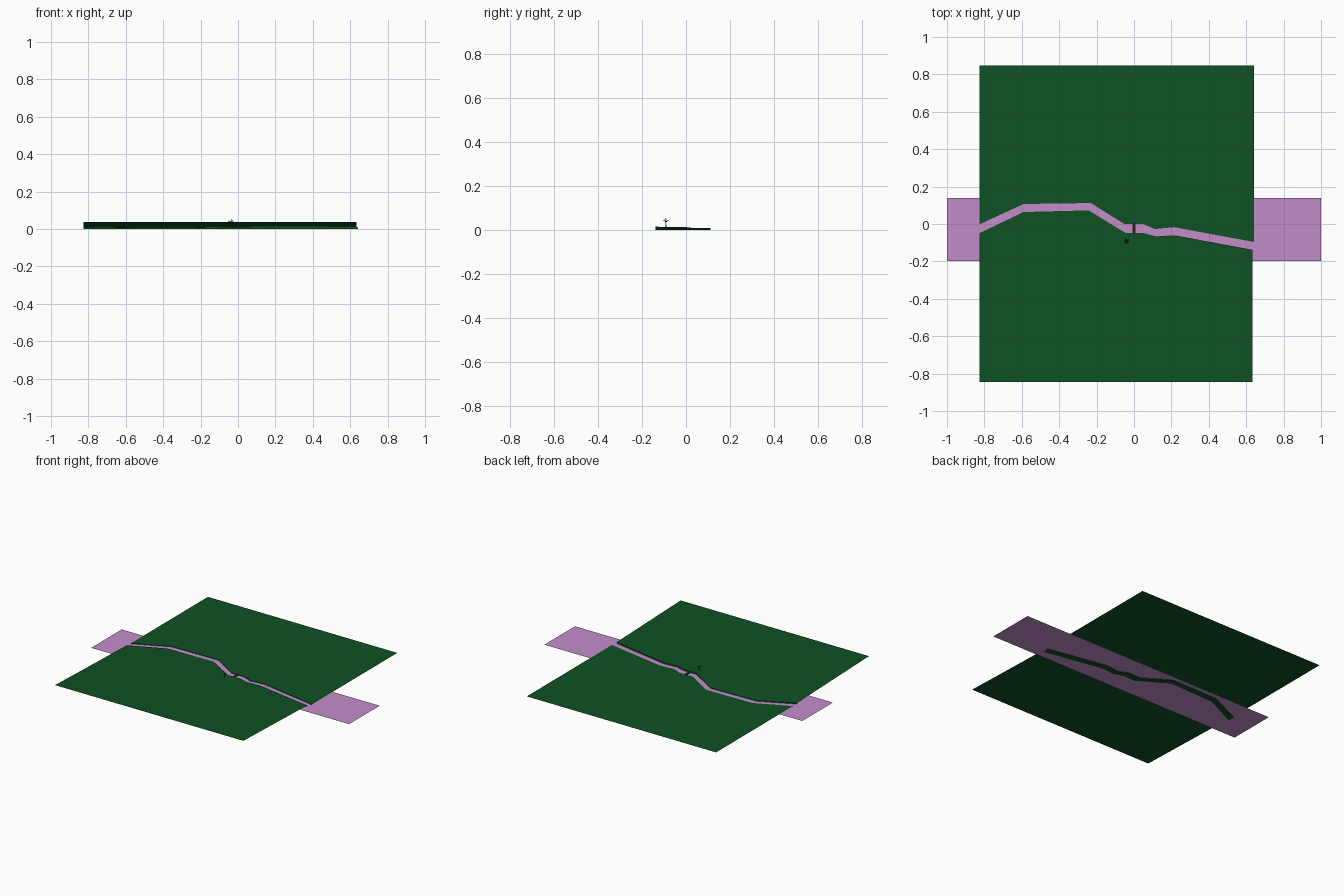
import bpy, bmesh, math
from mathutils import Vector

if "Cube" in bpy.data.objects:
    bpy.data.objects.remove(bpy.data.objects["Cube"])


def material(name, rgb):
    m = bpy.data.materials.new(name)
    m.diffuse_color = (*rgb, 1)
    m.use_nodes = True
    m.node_tree.nodes["Principled BSDF"].inputs["Base Color"].default_value = m.diffuse_color
    return m


GREEN = material("grass green", (0.0045, 0.083, 0.017))
WATER = material("lilac water", (0.54, 0.27, 0.59))
WOOD = material("dark wood", (0.02, 0.014, 0.009))


def finish(name, bm, mat):
    me = bpy.data.meshes.new(name)
    bm.to_mesh(me)
    bm.free()
    me.materials.append(mat)
    ob = bpy.data.objects.new(name, me)
    bpy.context.collection.objects.link(ob)
    return ob


def strip(bm, a, b):
    """Quads joining two rows of points."""
    va, vb = [bm.verts.new(p) for p in a], [bm.verts.new(p) for p in b]
    for i in range(len(a) - 1):
        bm.faces.new((va[i], va[i + 1], vb[i + 1], vb[i]))


def limb(bm, p, q, r0, r1, sides=6):
    """Tapered stick from p to q."""
    p, q = Vector(p), Vector(q)
    rot = (q - p).to_track_quat('Z', 'Y')
    rings = []
    for c, r in ((p, r0), (q, r1)):
        rings.append([bm.verts.new(c + rot @ Vector((r * math.cos(t), r * math.sin(t), 0)))
                      for t in (2 * math.pi * k / sides for k in range(sides))])
    lo, hi = rings
    for k in range(sides):
        n = (k + 1) % sides
        bm.faces.new((lo[k], lo[n], hi[n], hi[k]))
    bm.faces.new(hi)
    bm.faces.new(lo[::-1])


def box(bm, x0, x1, y0, y1, z0, z1):
    vs = bmesh.ops.create_cube(bm, size=1)["verts"]
    for v in vs:
        v.co = ((x0 + x1) / 2 + v.co.x * (x1 - x0), (y0 + y1) / 2 + v.co.y * (y1 - y0),
                (z0 + z1) / 2 + v.co.z * (z1 - z0))


# river banks: upper (back) and lower (front) edges seen from above
back = [(-0.827, -0.002), (-0.59, 0.107), (-0.23, 0.112), (-0.052, 0),
        (0.048, 0), (0.112, -0.027), (0.214, -0.017), (0.641, -0.096)]
front = [(-0.827, -0.049), (-0.59, 0.064), (-0.243, 0.073), (-0.045, -0.048),
         (0.052, -0.048), (0.116, -0.067), (0.214, -0.06), (0.633, -0.138)]
BACK_Z = 0.008


def slope(y):
    """Height of the front field, which rises away from the river."""
    return 0.008 + (0.07 - y) * 0.0306


# ground: flat back field, sloping front field, bank walls and river bed
bm = bmesh.new()
strip(bm, [(x, y, BACK_Z) for x, y in back], [(x, 0.848, BACK_Z) for x, y in back])
strip(bm, [(x, -0.845, slope(-0.845)) for x, y in front], [(x, y, slope(y)) for x, y in front])
strip(bm, [(x, y, 0) for x, y in back], [(x, y, BACK_Z) for x, y in back])
strip(bm, [(x, y, slope(y)) for x, y in front], [(x, y, 0) for x, y in front])
strip(bm, [(x, y, 0) for x, y in front], [(x, y, 0) for x, y in back])
bmesh.ops.remove_doubles(bm, verts=bm.verts, dist=1e-5)
finish("ground", bm, GREEN)

# water sheet
bm = bmesh.new()
strip(bm, [(-1, -0.198, 0.004), (1, -0.198, 0.004)], [(-1, 0.14, 0.004), (1, 0.14, 0.004)])
finish("water", bm, WATER)

# small footbridge across the river
bm = bmesh.new()
box(bm, -0.009, 0.009, -0.054, 0.005, 0.009, 0.012)
for x in (-0.008, 0.008):
    for y in (-0.045, -0.003):
        box(bm, x - 0.001, x + 0.001, y - 0.001, y + 0.001, 0, 0.011)
finish("bridge", bm, WOOD)

# bare tree
bm = bmesh.new()
tx, ty = -0.038, -0.092
limb(bm, (tx, ty, 0.010), (tx, ty, 0.038), 0.003, 0.002)
for k in range(6):
    a = math.radians(60 * k + 20)
    dx, dy = math.cos(a), math.sin(a)
    z = 0.031 + 0.003 * (k % 3)
    mid = (tx + 0.008 * dx, ty + 0.008 * dy, z + 0.007)
    limb(bm, (tx, ty, z), mid, 0.0012, 0.0008, 4)
    for s in (-0.5, 0.5):
        tip = (tx + 0.016 * math.cos(a + s), ty + 0.016 * math.sin(a + s), z + 0.010 + 0.004 * s)
        limb(bm, mid, tip, 0.0008, 0.0003, 4)
limb(bm, (tx, ty, 0.037), (tx + 0.002, ty, 0.053), 0.0016, 0.0004, 4)
finish("tree", bm, WOOD)
